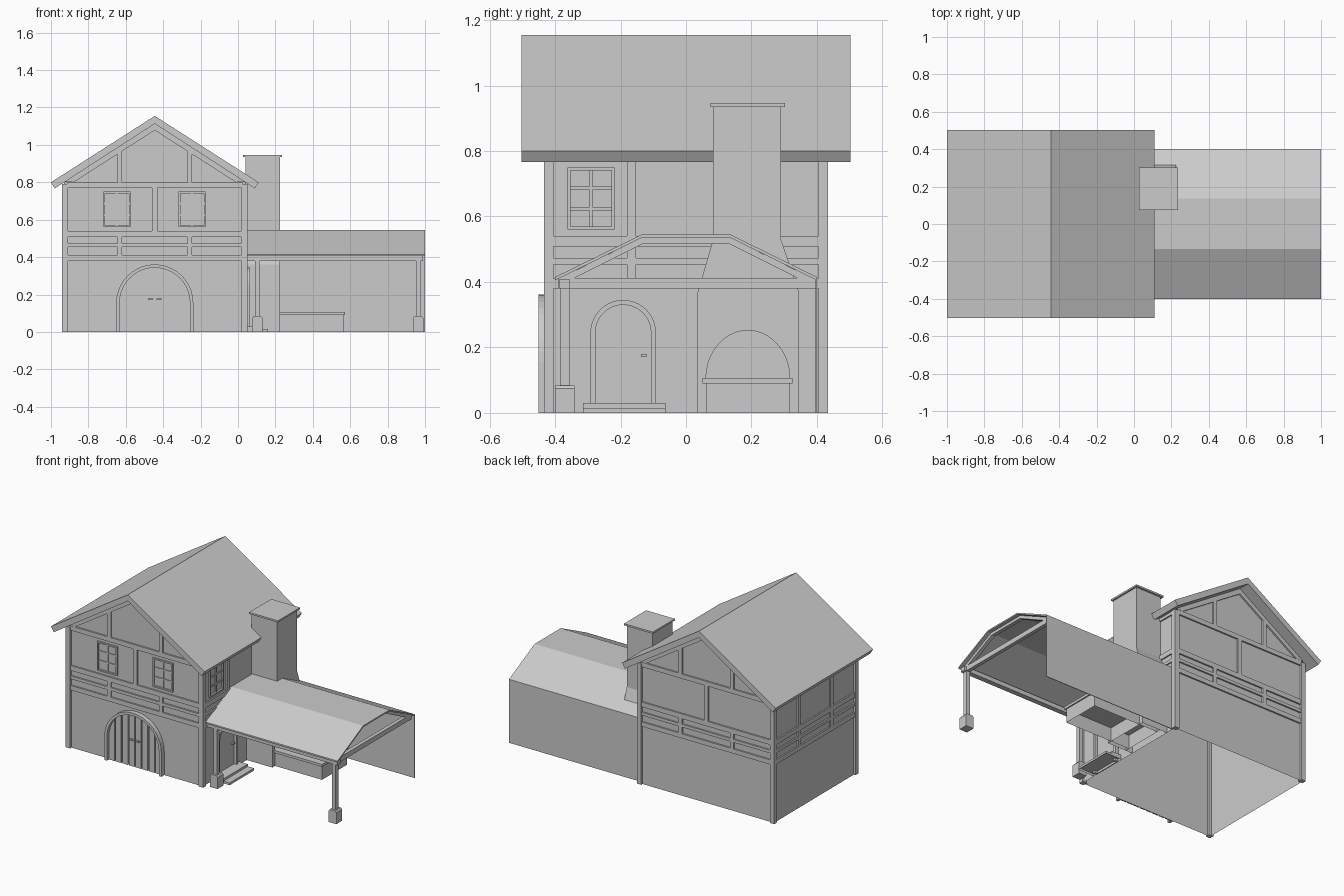
import bpy, bmesh, math

if "Cube" in bpy.data.objects:
    bpy.data.objects.remove(bpy.data.objects["Cube"])

grey = bpy.data.materials.new("plain grey")
grey.diffuse_color = (0.6, 0.6, 0.6, 1)
grey.use_nodes = True
grey.node_tree.nodes["Principled BSDF"].inputs["Base Color"].default_value = grey.diffuse_color


def prism(name, pts, axis, a, b, open_bottom=False):
    """Extrude a 2D profile ((x,z) along y, or (y,z) along x) from a to b."""
    bm = bmesh.new()
    place = (lambda p, t: (p[0], t, p[1])) if axis == 'y' else (lambda p, t: (t, p[0], p[1]))
    ra = [bm.verts.new(place(p, a)) for p in pts]
    rb = [bm.verts.new(place(p, b)) for p in pts]
    bm.faces.new(ra)
    bm.faces.new(rb[::-1])
    n = len(pts)
    for i in range(n):
        bm.faces.new((ra[i], rb[i], rb[(i + 1) % n], ra[(i + 1) % n]))
    bmesh.ops.recalc_face_normals(bm, faces=bm.faces)
    if open_bottom:
        low = [f for f in bm.faces if all(v.co.z < 1e-4 for v in f.verts)]
        bmesh.ops.delete(bm, geom=low, context='FACES')
    me = bpy.data.meshes.new(name)
    bm.to_mesh(me)
    bm.free()
    me.materials.append(grey)
    ob = bpy.data.objects.new(name, me)
    bpy.context.collection.objects.link(ob)
    return ob


def rect(u0, u1, z0, z1):
    return [(u0, z0), (u1, z0), (u1, z1), (u0, z1)]


def box(name, x0, x1, y0, y1, z0, z1, open_bottom=False):
    return prism(name, rect(x0, x1, z0, z1), 'y', y0, y1, open_bottom)


def arch(c, r, spring, h=None, n=20):
    """Points over an arch from right to left, without the legs."""
    h = h or r
    return [(c + r * math.cos(math.pi * i / n), spring + h * math.sin(math.pi * i / n))
            for i in range(n + 1)]


def arch_frame(c, r_out, r_in, spring):
    return ([(c + r_out, 0)] + arch(c, r_out, spring) + [(c - r_out, 0), (c - r_in, 0)]
            + arch(c, r_in, spring)[::-1] + [(c + r_in, 0)])


def window(name, axis, u, z, a, b):
    """Frame with two by three panes."""
    w, h = 0.072, 0.095
    for s in (-1, 1):
        prism(name + "_jamb", rect(u + s * w, u + s * (w - 0.009), z - h, z + h), axis, a, b)
        prism(name + "_rail", rect(u - w, u + w, z + s * h, z + s * (h - 0.009)), axis, a, b)
        prism(name + "_bar", rect(u - w, u + w, z + s * 0.031 - 0.005, z + s * 0.031 + 0.005), axis, a, (a + b) / 2)
    prism(name + "_mullion", rect(u - 0.005, u + 0.005, z - h, z + h), axis, a, (a + b) / 2)


# House dimensions
CX, WX, WY = -0.445, 0.485, 0.42
SLOPE = 0.64
under = lambda d: 1.113 - SLOPE * d

# House walls, open underneath
prism("house_walls", [(CX - WX, 0), (CX + WX, 0), (CX + WX, under(WX)), (CX, 1.113),
                      (CX - WX, under(WX))], 'y', -WY, WY, True)

# Gabled roof
prism("main_roof", [(CX, 1.155), (CX + 0.555, 0.80), (CX + 0.535, 0.767), (CX, 1.113),
                    (CX - 0.535, 0.767), (CX - 0.555, 0.80)], 'y', -0.503, 0.503)

# Corner posts
for sx in (-1, 1):
    for sy in (-1, 1):
        xs = sorted((CX + sx * 0.465, CX + sx * 0.497))
        ys = sorted((sy * 0.404, sy * 0.434))
        box("corner_post", *xs, *ys, 0, 0.79)

# Timber framing on the gable walls and the side walls
LEVELS = [(0.38, 0.41), (0.453, 0.473), (0.508, 0.54), (0.77, 0.80)]
for s in (-1, 1):
    ya, yb = s * WY, s * (WY + 0.01)
    xa, xb = CX + s * WX, CX + s * (WX + 0.009)
    for z0, z1 in LEVELS:
        prism("gable_wall_beam", rect(CX - 0.47, CX + 0.47, z0, z1), 'y', ya, yb)
        prism("side_wall_beam", rect(-0.41, 0.41, z0, z1 if z1 < 0.8 else 0.79), 'x', xa, xb)
    prism("middle_stud", rect(CX - 0.015, CX + 0.015, 0.54, 0.77), 'y', ya, yb)
    for t in (-1, 1):
        prism("low_stud", rect(CX + t * 0.174, CX + t * 0.2, 0.41, 0.51), 'y', ya, yb)
        prism("gable_stud", [(CX + t * 0.174, 0.80), (CX + t * 0.2, 0.80), (CX + t * 0.2, 0.96),
                             (CX + t * 0.174, 0.98)], 'y', ya, yb)
        prism("gable_rafter", [(CX, 1.113), (CX + t * 0.485, 0.802), (CX + t * 0.434, 0.80),
                               (CX, 1.078)], 'y', ya, yb)
        prism("side_stud", rect(t * 0.152, t * 0.18, 0.41, 0.77), 'x', xa, xb)

# Windows
for x in (-0.647, -0.245):
    window("front_window", 'y', x, 0.655, -WY, -WY - 0.01)
window("side_window", 'x', -0.29, 0.655, CX + WX, CX + WX + 0.012)

# Front gate: arched frame and planks cut to the arch
prism("gate_frame", arch_frame(CX, 0.206, 0.188, 0.155), 'y', -WY, -0.45)
for i in range(-4, 4):
    u0, u1 = max(i * 0.048 + 0.004, -0.187), min(i * 0.048 + 0.044, 0.187)
    top = [u1 + (u0 - u1) * k / 4 for k in range(5)]
    prism("gate_plank", [(CX + u0, 0), (CX + u1, 0)] +
          [(CX + u, 0.155 + math.sqrt(max(0, 0.188 ** 2 - u * u))) for u in top], 'y', -WY, -WY - 0.008)
for s in (-1, 1):
    prism("gate_handle", rect(CX + s * 0.01, CX + s * 0.035, 0.172, 0.18), 'y', -WY, -0.44)

# Side door with frame, handle and steps
prism("door_frame", arch_frame(-0.192, 0.1, 0.085, 0.245), 'x', 0.04, 0.065)
prism("door_leaf", [(-0.107, 0)] + arch(-0.192, 0.085, 0.245) + [(-0.277, 0)], 'x', 0.04, 0.046)
box("door_handle", 0.045, 0.062, -0.138, -0.12, 0.171, 0.18)
box("lower_step", 0.045, 0.16, -0.315, -0.063, 0, 0.015, True)
box("upper_step", 0.045, 0.115, -0.315, -0.063, 0.015, 0.03)

# Chimney: solid back, notched front forming the oven mouth
LEFT = [(0.083, 0.53), (0.033, 0.36)]
RIGHT = [(0.345, 0.37), (0.29, 0.53)]
prism("chimney_back", [(0.033, 0), (0.345, 0)] + RIGHT + LEFT, 'x', 0.04, 0.09, True)
prism("oven_mouth", [(0.033, 0), (0.061, 0)] + arch(0.189, 0.128, 0.105, 0.147)[::-1] +
      [(0.317, 0), (0.345, 0)] + RIGHT + LEFT, 'x', 0.09, 0.225, True)
box("chimney_shaft", 0.04, 0.225, 0.083, 0.29, 0.53, 0.937)
box("chimney_cap", 0.028, 0.236, 0.075, 0.303, 0.935, 0.946)
box("oven_counter", 0.225, 0.565, 0.061, 0.317, 0, 0.092, True)
box("oven_slab", 0.225, 0.573, 0.05, 0.325, 0.09, 0.107)
box("oven_floor", 0.09, 0.225, 0.061, 0.317, 0.09, 0.107)

# Canopy roof, end truss, beams and back wall
prism("canopy_roof", [(-0.4, 0.415), (-0.135, 0.545), (0.135, 0.545), (0.4, 0.415), (0.4, 0.405),
                      (0.133, 0.536), (-0.133, 0.536), (-0.4, 0.405)], 'x', 0.045, 1.0)
prism("truss_rafters", [(-0.385, 0.412), (-0.133, 0.536), (0.133, 0.536), (0.385, 0.412),
                        (0.34, 0.412), (0.128, 0.518), (-0.128, 0.518), (-0.34, 0.412)], 'x', 0.953, 0.977)
box("truss_tie", 0.953, 0.977, -0.39, 0.4, 0.38, 0.412)
box("front_canopy_beam", 0.045, 0.99, -0.388, -0.355, 0.38, 0.408)
box("canopy_back_wall", 0.045, 1.0, 0.396, 0.4, 0, 0.412)

# Canopy posts on chamfered stone bases
for x in (0.104, 0.963):
    box("canopy_post", x - 0.012, x + 0.012, -0.385, -0.355, 0.08, 0.385)
    prism("post_base", [(x - 0.028, 0), (x + 0.028, 0), (x + 0.028, 0.075), (x + 0.02, 0.084),
                        (x - 0.02, 0.084), (x - 0.028, 0.075)], 'y', -0.4, -0.34)
